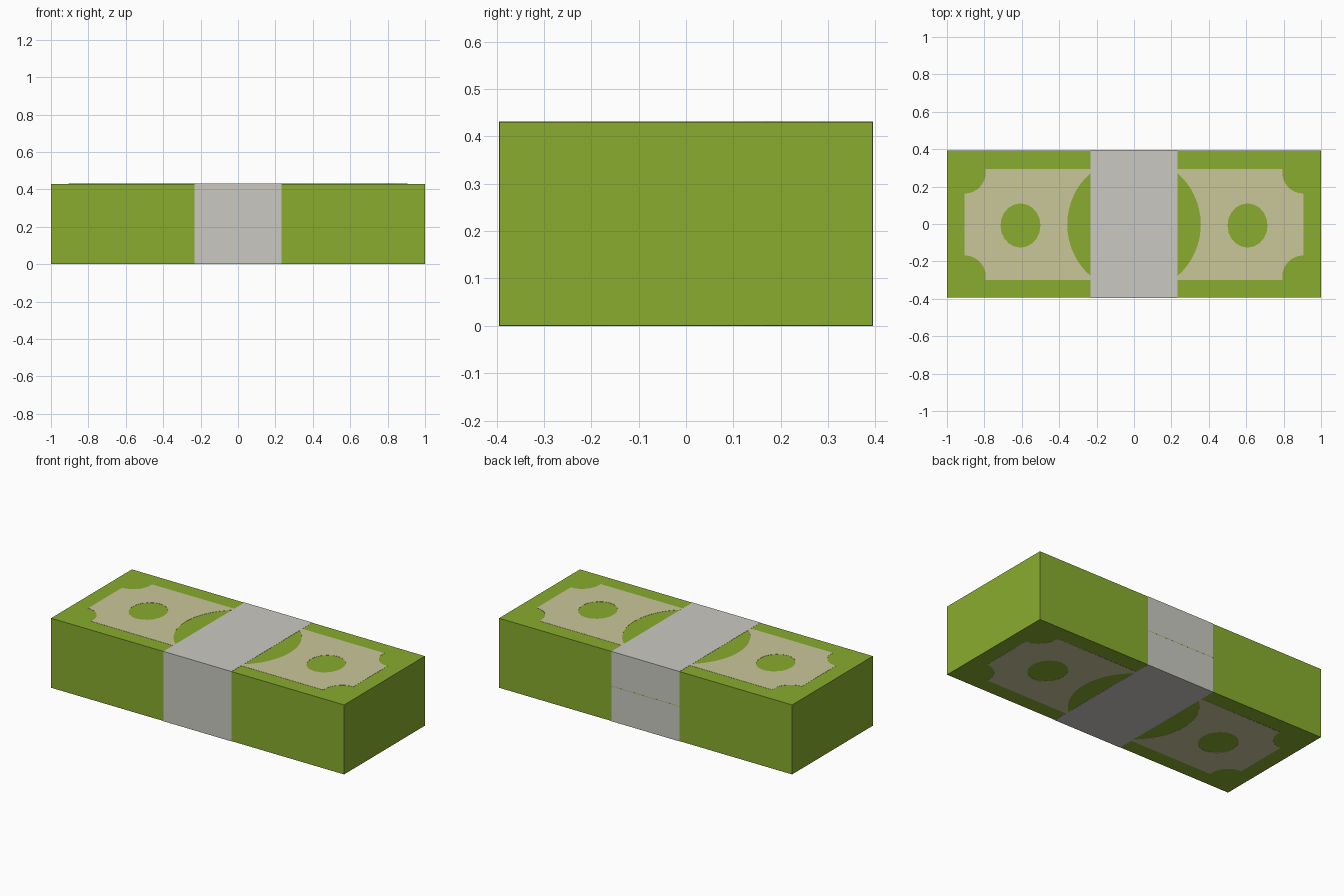
import bpy, bmesh, math

if "Cube" in bpy.data.objects:
    bpy.data.objects.remove(bpy.data.objects["Cube"])

T = 0.001                      # thickness of the printed plates and paper band
HX, HY, H = 1.0, 0.395, 0.431  # half length, half depth, height
BAND = 0.232


def material(name, rgb):
    lin = [(c / 255 / 12.92) if c / 255 < 0.04045 else ((c / 255 + 0.055) / 1.055) ** 2.4 for c in rgb]
    m = bpy.data.materials.new(name)
    m.diffuse_color = (*lin, 1)
    m.use_nodes = True
    m.node_tree.nodes["Principled BSDF"].inputs["Base Color"].default_value = m.diffuse_color
    return m


green = material("note_green", (136, 172, 46))
cream = material("print_cream", (202, 198, 154))
grey = material("band_grey", (202, 201, 194))


def box(name, x, y, z, mat):
    bm = bmesh.new()
    bmesh.ops.create_cube(bm, size=1)
    for v in bm.verts:
        v.co = [a[0] if c < 0 else a[1] for c, a in zip(v.co, (x, y, z))]
    me = bpy.data.meshes.new(name)
    bm.to_mesh(me)
    bm.free()
    me.materials.append(mat)
    ob = bpy.data.objects.new(name, me)
    bpy.context.collection.objects.link(ob)
    return ob


def arc(cx, cy, rx, ry, a0, a1, n):
    return [(cx + rx * math.cos(math.radians(a0 + (a1 - a0) * i / n)),
             cy + ry * math.sin(math.radians(a0 + (a1 - a0) * i / n))) for i in range(n + 1)]


def plate(name, loops, z, mat):
    # filled flat outline with holes, turned into a thin mesh
    cu = bpy.data.curves.new(name + "_outline", 'CURVE')
    cu.dimensions = '2D'
    cu.fill_mode = 'BOTH'
    cu.extrude = T / 2
    for pts in loops:
        sp = cu.splines.new('POLY')
        sp.points.add(len(pts) - 1)
        for p, (x, y) in zip(sp.points, pts):
            p.co = (x, y, 0, 1)
        sp.use_cyclic_u = True
    tmp = bpy.data.objects.new(name + "_outline", cu)
    bpy.context.collection.objects.link(tmp)
    bpy.context.view_layer.update()
    dg = bpy.context.evaluated_depsgraph_get()
    me = bpy.data.meshes.new_from_object(tmp.evaluated_get(dg))
    bpy.data.objects.remove(tmp)
    me.materials.clear()
    me.materials.append(mat)
    ob = bpy.data.objects.new(name, me)
    ob.location.z = z
    bpy.context.collection.objects.link(ob)


# Stack of notes and the paper band around it
box("note_stack", (-HX, HX), (-HY + T, HY - T), (T, H - T), green)
box("paper_band", (-BAND, BAND), (-HY, HY), (0, H), grey)
# Hairline gap where the band ends meet at the back
box("band_seam", (-BAND, BAND), (HY - T, HY + T / 4), (0.215, 0.2175), green)

# Printed panel: curved inner side, notched outer corners, oval window
top, bot, edge, r = 0.295, -0.30, 0.905, 0.112
a = math.degrees(math.acos(0.23 / 0.357))
outline = [(0.23, bot)] + arc(0, -0.003, 0.357, 0.362, -a, a, 16) + [(0.23, top), (edge - r, top)]
outline += arc(edge, 0.275, r, r, 180, 270, 7)
outline += arc(edge, -0.28, r, r, 90, 180, 7) + [(edge - r, bot)]
window = arc(0.607, -0.008, 0.107, 0.118, 0, 360, 20)[:-1]

for side, s in (("right", 1), ("left", -1)):
    loops = [[(s * x, y) for x, y in lp] for lp in (outline, window)]
    for level, z in (("top", H - T / 2), ("bottom", T / 2)):
        plate(f"{level}_{side}_print", loops, z, cream)
